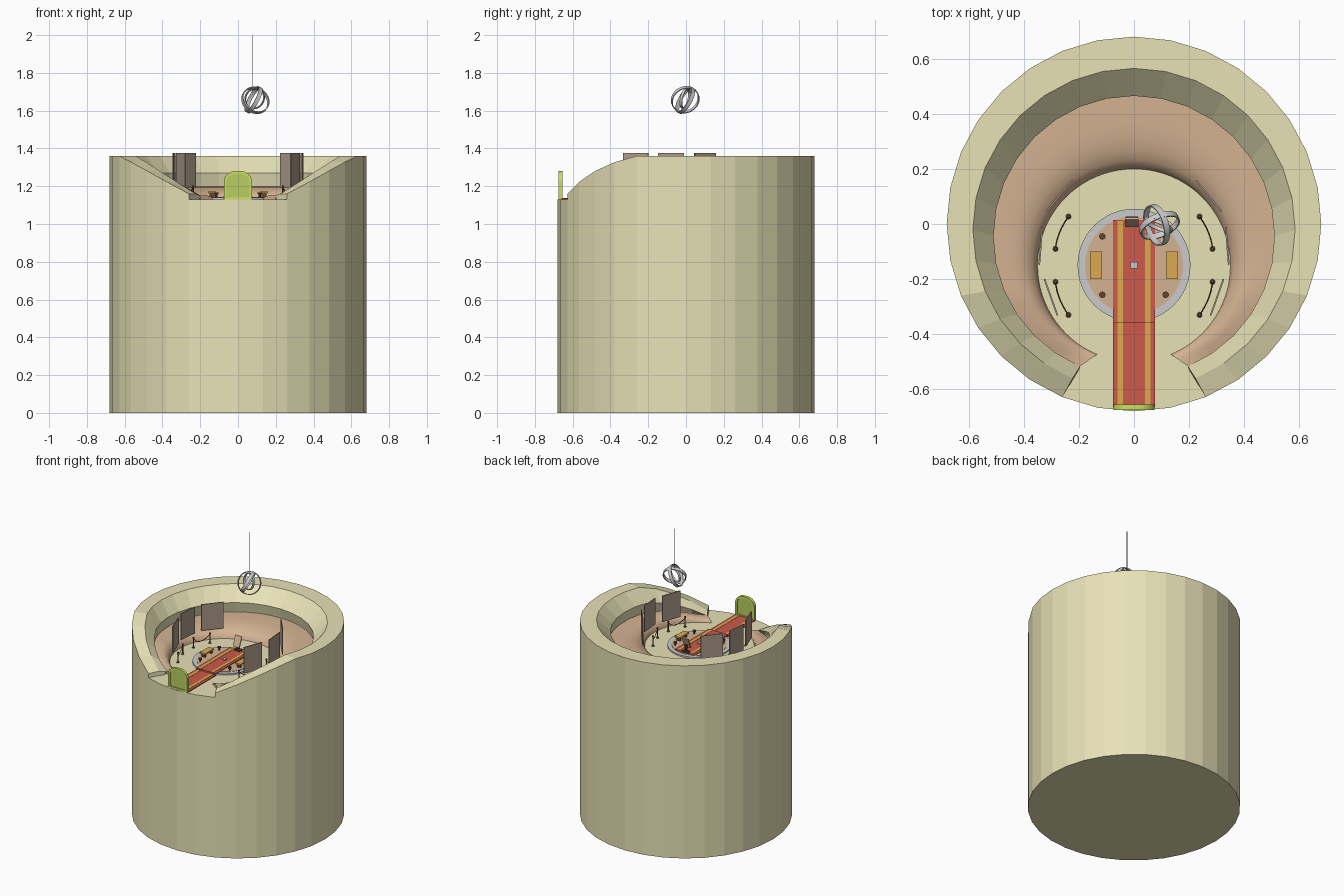
import bpy, bmesh, math
from math import sin, cos, pi, radians
from mathutils import Vector, Matrix

if "Cube" in bpy.data.objects:
    bpy.data.objects.remove(bpy.data.objects["Cube"])

FLOOR = 1.13


def mat(name, *rgb):
    m = bpy.data.materials.new(name)
    m.diffuse_color = (*rgb, 1)
    m.use_nodes = True
    m.node_tree.nodes["Principled BSDF"].inputs["Base Color"].default_value = m.diffuse_color
    return m


CREAM = mat("cream", .80, .76, .47)
TAN = mat("tan", .66, .45, .29)
TAUPE = mat("taupe", .42, .33, .26)
RED = mat("red", .62, .10, .07)
GOLD = mat("gold", .72, .40, .08)
BROWN = mat("brown", .13, .06, .03)
GREEN = mat("lime", .60, .74, .12)
GREEN_DARK = mat("lime_dark", .48, .62, .12)


def finish(name, bm, m=None, smooth=None):
    bmesh.ops.recalc_face_normals(bm, faces=bm.faces)
    me = bpy.data.meshes.new(name)
    bm.to_mesh(me)
    bm.free()
    ob = bpy.data.objects.new(name, me)
    bpy.context.collection.objects.link(ob)
    if m:
        me.materials.append(m)
    if smooth:
        bpy.ops.object.select_all(action='DESELECT')
        ob.select_set(True)
        bpy.context.view_layer.objects.active = ob
        bpy.ops.object.shade_smooth_by_angle(angle=radians(smooth))
    return ob


def loft(name, rows, m=None, smooth=None, closed=False):
    """Joins closed cross-sections; caps the ends unless closed."""
    bm = bmesh.new()
    vs = [[bm.verts.new(p) for p in r] for r in rows]
    n, k = len(vs), len(vs[0])
    for i in range(n if closed else n - 1):
        a, b = vs[i], vs[(i + 1) % n]
        for j in range(k):
            bm.faces.new((a[j], a[(j + 1) % k], b[(j + 1) % k], b[j]))
    if not closed:
        bm.faces.new(vs[0])
        bm.faces.new(vs[-1])
    return finish(name, bm, m, smooth)


def box(name, size, loc, m=None, rot=None):
    bm = bmesh.new()
    M = Matrix.Translation(loc) @ (rot or Matrix()) @ Matrix.Diagonal((*size, 1))
    bmesh.ops.create_cube(bm, size=1, matrix=M)
    return finish(name, bm, m)


def cyl(name, r, z0, z1, x=0, y=0, seg=12, m=None, r2=None, smooth=None):
    bm = bmesh.new()
    bmesh.ops.create_cone(bm, cap_ends=True, segments=seg, radius1=r,
                          radius2=r if r2 is None else r2, depth=z1 - z0,
                          matrix=Matrix.Translation((x, y, (z0 + z1) / 2)))
    return finish(name, bm, m, smooth)


def on_circle(a, cy, r, z):
    """Point on a circle centred at (0, cy); angle a is measured from the front."""
    return (r * sin(a), cy - r * cos(a), z)


def rise(a):
    """Height factor of the wall, which drops away towards the front gap."""
    d = math.degrees(min(a, 2 * pi - a))
    t = min(1, max(0, (d - 22.5) / 45))
    return .13 + .87 * (.5 * t + .5 * sin(pi / 2 * t))


def angles(n):
    return [radians(22.5 + 315 * i / n) for i in range(n + 1)]


# big drum, with a vertex at the front
bm = bmesh.new()
for z in (0, FLOOR):
    bm.faces.new([bm.verts.new(on_circle(2 * pi * i / 32, 0, .68, z)) for i in range(32)])
bmesh.ops.bridge_loops(bm, edges=bm.edges[:])
finish("drum_base", bm, CREAM)

# raised wall with bevelled inner slope and undercut
rows = []
for a in angles(28):
    f = rise(a)
    rows.append([on_circle(a, 0, .68, FLOOR), on_circle(a, 0, .68, FLOOR + .23 * f),
                 on_circle(a, -.02, .585, FLOOR + .23 * f),
                 on_circle(a, -.045, .51, FLOOR + .14 * f),
                 on_circle(a, -.045, .525, FLOOR + .07 * f),
                 on_circle(a, -.045, .525, FLOOR)])
loft("rim_wall", rows, CREAM)

# rounded tan seating ledge
profile = [(0, 0), (.03, .3), (.12, .58), (.26, .8), (.42, .93), (.62, 1), (1.04, 1), (1.04, 0)]
rows = []
for a in angles(70):
    h = .07 * max(rise(a), .3)
    rows.append([on_circle(a, -.15 + .105 * t, .35 + .16 * t, FLOOR + h * z) for t, z in profile])
loft("seating_ledge", rows, TAN, smooth=40)

# round platform
cyl("platform", .205, FLOOR, 1.140, 0, -.15, 48)
cyl("platform_top", .178, 1.140, 1.142, 0, -.15, 48, TAN)

# carpet: lower run, upper run and gold stripes
for tag, y0, y1, z in (("lower", -.665, -.357, FLOOR), ("upper", -.36, .015, 1.141)):
    box("carpet_" + tag, (.154, y1 - y0, .006), (0, (y0 + y1) / 2, z + .003), RED)
    for s in (-1, 1):
        box("carpet_stripe_" + tag, (.02, y1 - y0, .002), (s * .05, (y0 + y1) / 2, z + .007), GOLD)
box("floor_plate", (.024, .024, .006), (0, -.15, 1.150))

# lectern
cyl("lectern_post", .01, 1.142, 1.20, -.008, .012, 10, BROWN)
box("lectern_base", (.045, .03, .01), (-.008, .012, 1.152), BROWN)
box("lectern_panel", (.05, .008, .075), (-.008, .006, 1.212), TAN, Matrix.Rotation(radians(-22), 4, 'X'))

# front gate with arched top
def arch(w, z0, z1, r, y):
    pts = [(-w, y, z0), (w, y, z0)]
    for cx, a0 in ((w - r, 0), (r - w, 90)):
        for i in range(9):
            t = radians(a0 + i * 90 / 8)
            pts.append((cx + r * cos(t), y, z1 - r + r * sin(t)))
    return pts


loft("gate_panel", [arch(.064, FLOOR, 1.272, .05, y) for y in (-.669, -.661)], GREEN_DARK)
loft("gate_frame", [arch(.075, FLOOR, 1.28, .06, -.675), arch(.075, FLOOR, 1.28, .06, -.655),
                    arch(.060, 1.143, 1.265, .045, -.655), arch(.060, 1.143, 1.265, .045, -.675)],
     GREEN, closed=True)

# mirrored furniture
for s, side in ((1, "right"), (-1, "left")):
    # bench
    box(f"bench_seat_{side}", (.042, .1, .01), (s * .138, -.15, 1.168), GOLD)
    for y in (-.185, -.115):
        box(f"bench_leg_{side}", (.028, .01, .022), (s * .138, y, 1.152), BROWN)
    # stools
    for y in (-.045, -.257):
        cyl(f"stool_post_{side}", .006, 1.142, 1.16, s * .115, y, 8, BROWN)
        cyl(f"stool_seat_{side}", .012, 1.158, 1.166, s * .115, y, 8, BROWN)
    # tall display panels
    for (x0, y0), (x1, y1) in (((.225, .158), (.318, .045)), ((.333, -.01), (.344, -.148)),
                               ((.325, -.2), (.278, -.332))):
        d = Vector((s * (x1 - x0), y1 - y0))
        box(f"display_panel_{side}", (d.length, .006, .185),
            (s * (x0 + x1) / 2, (y0 + y1) / 2, 1.2825), TAUPE,
            Matrix.Rotation(math.atan2(d.y, d.x), 4, 'Z'))
    # posts with a sagging rope
    for p, q in (((.238, .027), (.285, -.09)), ((.285, -.21), (.238, -.33))):
        for x, y in (p, q):
            cyl(f"rope_post_{side}", .004, FLOOR, 1.195, s * x, y, 8, BROWN)
            cyl(f"rope_post_foot_{side}", .01, FLOOR, 1.135, s * x, y, 10, BROWN, .005)
            cyl(f"rope_post_knob_{side}", .006, 1.195, 1.203, s * x, y, 8, BROWN)
        cu = bpy.data.curves.new("rope", 'CURVE')
        cu.dimensions = '3D'
        cu.bevel_depth = .0025
        cu.bevel_resolution = 1
        sp = cu.splines.new('POLY')
        sp.points.add(10)
        for i, pt in enumerate(sp.points):
            t = i / 10
            b = 4 * t * (1 - t)
            pt.co = (s * (p[0] + (q[0] - p[0]) * t + .009 * b),
                     p[1] + (q[1] - p[1]) * t, 1.192 - .035 * b, 1)
        ob = bpy.data.objects.new(f"rope_{side}", cu)
        bpy.context.collection.objects.link(ob)
        cu.materials.append(BROWN)

# hanging light: thin rod and three interlocked flat rings
cyl("hanging_rod", .002, 1.70, 2.0, .075, .02, 8)
for r, w, axis, c in ((.076, .022, (.35, -.82, .45), (.092, -.005, 1.655)),
                      (.076, .022, (.85, .25, -.45), (.082, -.004, 1.658)),
                      (.056, .014, (-.35, -.85, .2), (.088, -.004, 1.665))):
    M = Matrix.Translation(c) @ Vector(axis).to_track_quat('Z', 'Y').to_matrix().to_4x4()
    rows = []
    for i in range(32):
        t = 2 * pi * i / 32
        rows.append([M @ Vector((q * cos(t), q * sin(t), z)) for q, z in
                     ((r, -w / 2), (r, w / 2), (r - .005, w / 2), (r - .005, -w / 2))])
    loft("light_ring", rows, None, 40, True)
